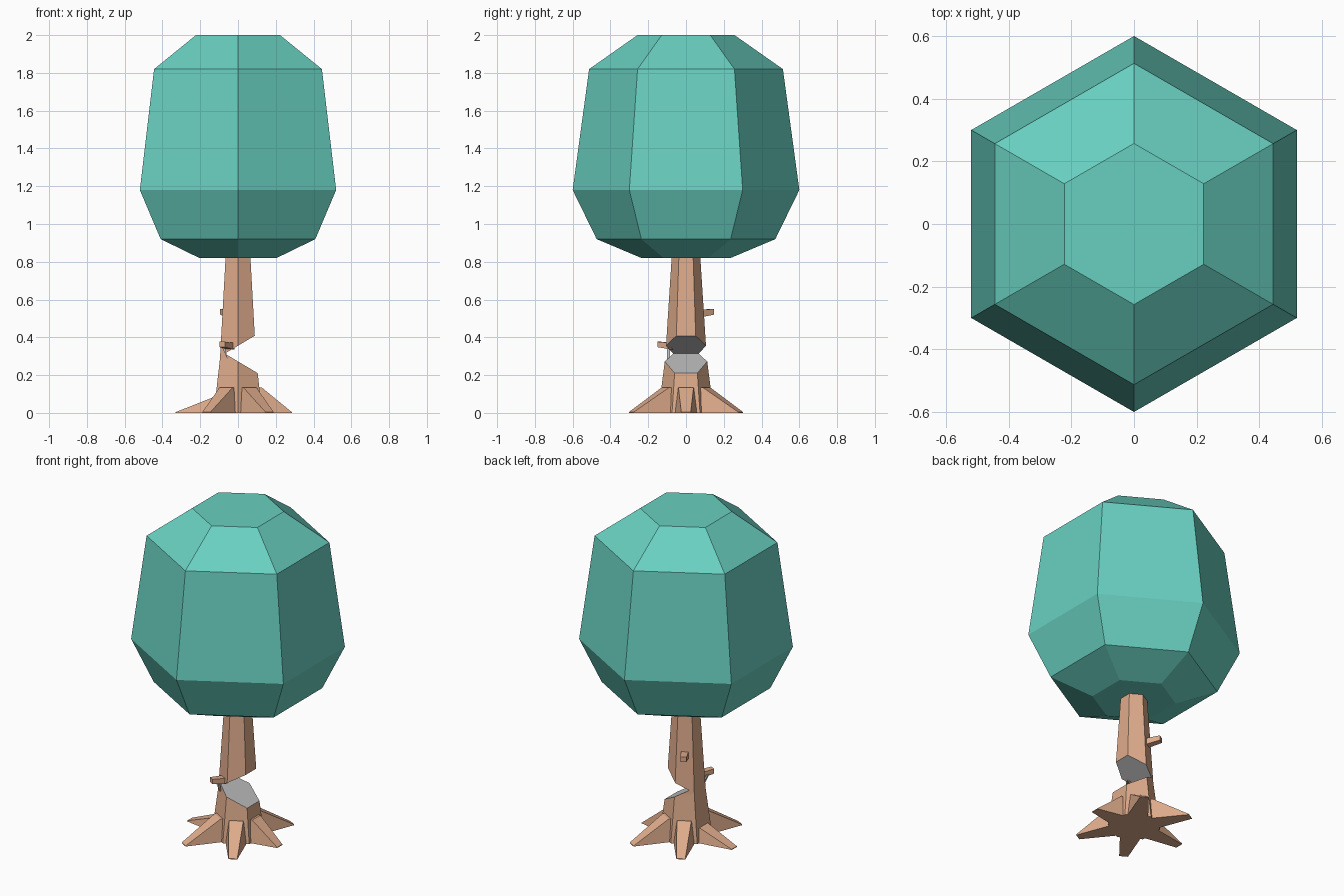
import bpy, bmesh
from math import sin, cos, pi, radians
from mathutils import Vector, Matrix

if "Cube" in bpy.data.objects:
    bpy.data.objects.remove(bpy.data.objects["Cube"])


def material(name, rgb):
    m = bpy.data.materials.new(name)
    m.diffuse_color = (*rgb, 1)
    m.use_nodes = True
    m.node_tree.nodes["Principled BSDF"].inputs["Base Color"].default_value = m.diffuse_color
    return m


LEAF = material("leaf_teal", (0.14, 0.63, 0.53))
BARK = material("bark", (0.73, 0.41, 0.26))
CUT = material("cut_grey", (0.5, 0.5, 0.5))


def loft(name, rings, mat, turn=0):
    """Closed solid through rings of equal point count, turned about z."""
    bm = bmesh.new()
    rot = Matrix.Rotation(radians(turn), 3, 'Z')
    loops = [[bm.verts.new(rot @ Vector(p)) for p in r] for r in rings]
    n = len(loops[0])
    for a, b in zip(loops, loops[1:]):
        for i in range(n):
            j = (i + 1) % n
            bm.faces.new((a[i], a[j], b[j], b[i]))
    bm.faces.new(loops[0][::-1])
    bm.faces.new(loops[-1])
    bmesh.ops.recalc_face_normals(bm, faces=bm.faces)
    me = bpy.data.meshes.new(name)
    bm.to_mesh(me)
    bm.free()
    me.materials.append(mat)
    ob = bpy.data.objects.new(name, me)
    bpy.context.collection.objects.link(ob)
    return ob


def hexagon(r, z):
    return [(r * cos(pi / 6 + i * pi / 3), r * sin(pi / 6 + i * pi / 3), z)
            for i in range(6)]


def section(x, w, z0, z1):
    """Rectangle facing along x."""
    return [(x, -w, z0), (x, w, z0), (x, w, z1), (x, -w, z1)]


# Crown
loft("crown", [hexagon(r, z) for r, z in
     [(0.236, 0.82), (0.473, 0.92), (0.6, 1.18), (0.513, 1.82), (0.257, 2.0)]], LEAF)

# Trunk with a wedge-shaped felling notch on the right
trunk = loft("trunk", [hexagon(r, z) for r, z in
             [(0.148, 0), (0.136, 0.09), (0.11, 0.29), (0.076, 0.82), (0.074, 0.85)]], BARK)
notch = loft("notch_cutter", [[(-0.07, y, 0.314), (0.3, y, 0.094), (0.3, y, 0.534)]
             for y in (-0.2, 0.2)], CUT)
mod = trunk.modifiers.new("notch", 'BOOLEAN')
mod.operation = 'DIFFERENCE'
mod.solver = 'EXACT'
mod.object = notch
bpy.context.view_layer.objects.active = trunk
bpy.ops.object.modifier_apply(modifier=mod.name)
bpy.data.objects.remove(notch)
if len(trunk.data.materials) < 2:
    trunk.data.materials.append(CUT)
for p in trunk.data.polygons:
    p.material_index = 1 if 0.6 < abs(p.normal.z) < 0.95 else 0

# Roots: wedges tapering to the ground
for i, (length, h) in enumerate([(0.285, 0.135), (0.335, 0.135), (0.335, 0.135),
                                 (0.33, 0.085), (0.335, 0.135), (0.335, 0.135)]):
    base = [(0.08, -0.062, 0), (0.08, 0.062, 0), (0.08, 0.042, h), (0.08, -0.042, h)]
    shoulder = [(0.125, -0.058, 0), (0.125, 0.058, 0), (0.125, 0.04, h), (0.125, -0.04, h)]
    loft(f"root_{i + 1}", [base, shoulder, section(length, 0.025, 0, 0.004)], BARK, 60 * i)

# Broken branch stubs
loft("back_stub", [section(0.07, 0.022, 0.505, 0.545), section(0.16, 0.017, 0.52, 0.55)], BARK, 120)
loft("front_stub", [section(0.075, 0.022, 0.335, 0.37), section(0.165, 0.017, 0.348, 0.377)], BARK, 240)

# Splinter under the front stub
loft("splinter", [[(-0.088, y, 0.352), (-0.07, y, 0.352), (-0.055, y, 0.285)]
     for y in (-0.1, -0.085)], CUT)
